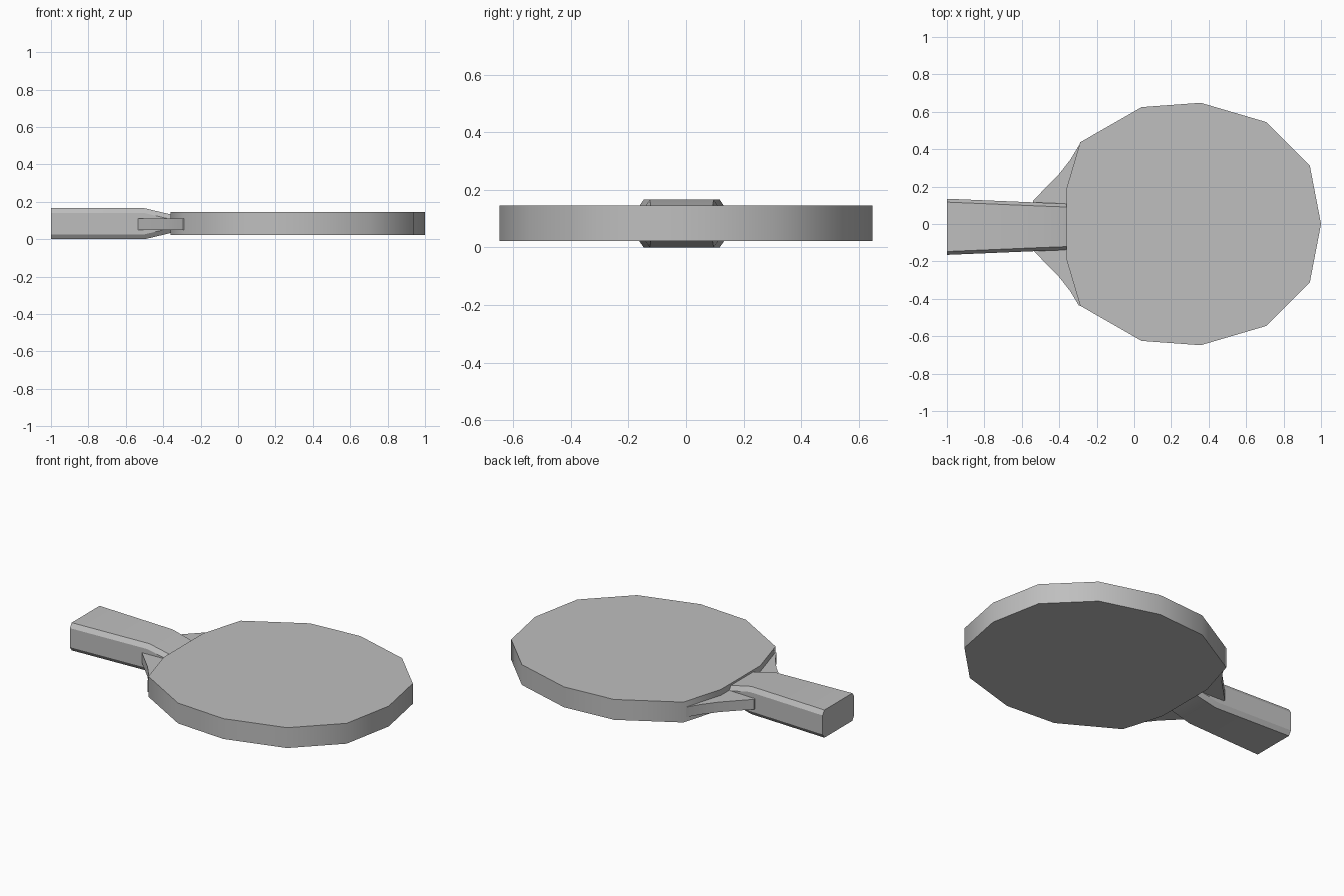
import bpy, bmesh, math

cube = bpy.data.objects.get("Cube")
if cube:
    bpy.data.objects.remove(cube, do_unlink=True)

grey = bpy.data.materials.new("plain grey")
grey.use_nodes = True
colour = (0.52, 0.52, 0.52, 1)
grey.diffuse_color = colour
grey.node_tree.nodes["Principled BSDF"].inputs["Base Color"].default_value = colour


def loft(name, rings, smooth_angle):
    """Skin a stack of equal-length closed rings and cap both ends."""
    bm = bmesh.new()
    rows = [[bm.verts.new(p) for p in ring] for ring in rings]
    count = len(rows[0])
    for a, b in zip(rows, rows[1:]):
        for i in range(count):
            j = (i + 1) % count
            bm.faces.new((a[i], a[j], b[j], b[i]))
    bm.faces.new(rows[0])
    bm.faces.new(rows[-1])
    bmesh.ops.recalc_face_normals(bm, faces=bm.faces)
    mesh = bpy.data.meshes.new(name)
    bm.to_mesh(mesh)
    bm.free()
    mesh.materials.append(grey)
    obj = bpy.data.objects.new(name, mesh)
    bpy.context.collection.objects.link(obj)
    bpy.ops.object.select_all(action='DESELECT')
    obj.select_set(True)
    bpy.context.view_layer.objects.active = obj
    bpy.ops.object.shade_smooth_by_angle(angle=math.radians(smooth_angle))
    return obj


def slab(name, outline, bottom, top, smooth_angle):
    return loft(name, [[(x, y, z) for x, y in outline] for z in (bottom, top)], smooth_angle)


def mirrored(half, centre=0.0):
    """Close a half outline by reflecting it across the line y = centre."""
    return half + [(x, 2 * centre - y) for x, y in reversed(half) if y != centre]


# Blade: thick faceted disc with a blunt edge towards the handle
blade_half = [(1, 0), (0.94, 0.313), (0.707, 0.545), (0.357, 0.648),
              (0.04, 0.625), (-0.288, 0.437), (-0.362, 0.187)]
slab("blade", mirrored(blade_half), 0.023, 0.145, 50)

# Neck: thin flared wedge joining handle and blade
neck_half = [(-0.54, 0.125), (-0.405, 0.262), (-0.34, 0.345), (-0.295, 0.42), (-0.2, 0.42)]
slab("neck", mirrored(neck_half, -0.008), 0.05, 0.11, 40)


# Handle: chamfered bar, tapering in width and thinning at the blade
def handle_ring(x, half_width, half_height):
    cy, cz, cut_y, cut_z = -0.015, 0.083, 0.018, 0.026
    w, h = half_width, half_height
    quarter = [(w, h - cut_z), (w - cut_y, h)]
    upper = quarter + [(-y, z) for y, z in reversed(quarter)]
    ring = upper + [(y, -z) for y, z in reversed(upper)]
    return [(x, cy + y, cz + z) for y, z in ring]


loft("handle", [handle_ring(-1, 0.15, 0.083),
                handle_ring(-0.5, 0.129, 0.083),
                handle_ring(-0.34, 0.123, 0.045)], 30)
